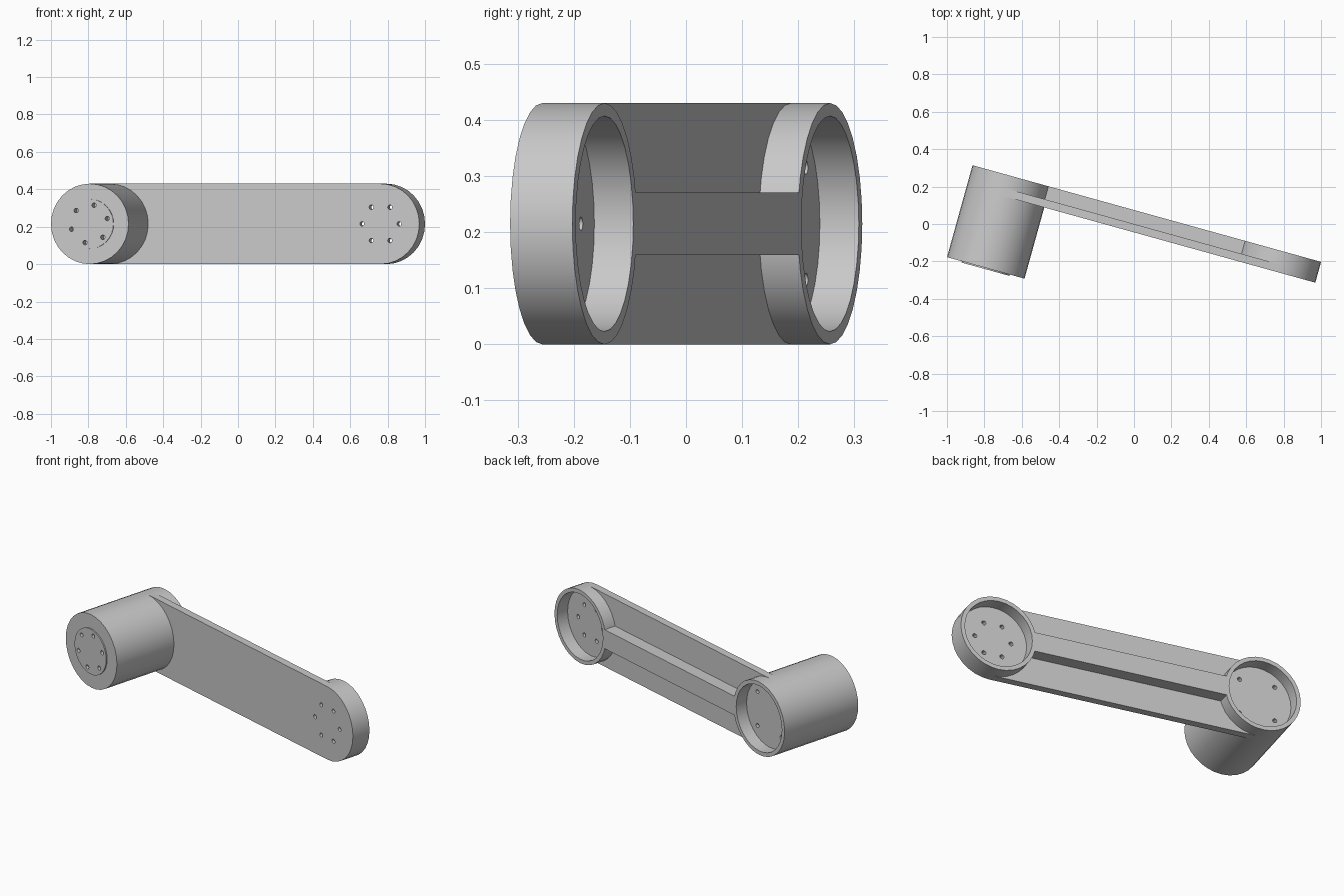
import bpy, bmesh
from math import pi, cos, sin, radians
from mathutils import Matrix

old = bpy.data.objects.get("Cube")
if old:
    bpy.data.objects.remove(old, do_unlink=True)

# Main dimensions: the arm runs along local x, its back is local +y
R, BORE = 0.215, 0.192             # end disc and recess radius
HUB_X, TIP_X = -0.701, 0.803       # centres of the two ends
BACK, FLOOR = 0.072, 0.0           # rim back, recess floor
FACE, HUB_FRONT = -0.043, -0.438   # plate front, hub front
BOSS_R, BOSS_H = 0.133, 0.007
RIB_H = 0.056                      # half height of the rib
BOLT, HOLE_R = 0.103, 0.012
SEG = 32
PLACE = Matrix.Translation((0, 0, R)) @ Matrix.Rotation(radians(-15.5), 4, 'Z')

grey = bpy.data.materials.new("light_grey")
grey.use_nodes = True
colour = (0.58, 0.58, 0.58, 1)
grey.diffuse_color = colour
grey.node_tree.nodes["Principled BSDF"].inputs["Base Color"].default_value = colour


def finish(name, bm):
    bmesh.ops.recalc_face_normals(bm, faces=bm.faces)
    mesh = bpy.data.meshes.new(name)
    bm.to_mesh(mesh)
    bm.free()
    mesh.materials.append(grey)
    ob = bpy.data.objects.new(name, mesh)
    ob.matrix_world = PLACE
    bpy.context.collection.objects.link(ob)
    return ob


def arc(cx, cz, r, start, end, steps):
    angles = [start + (end - start) * i / steps for i in range(steps + 1)]
    return [(cx + r * cos(a), cz + r * sin(a)) for a in angles]


def prism(bm, outline, y0, y1):
    """Extrude an x-z outline from y0 to y1."""
    face = bm.faces.new([bm.verts.new((x, y0, z)) for x, z in outline])
    out = bmesh.ops.extrude_face_region(bm, geom=[face])
    verts = [v for v in out["geom"] if isinstance(v, bmesh.types.BMVert)]
    bmesh.ops.translate(bm, verts=verts, vec=(0, y1 - y0, 0))


def lathe(name, cx, profile):
    """Spin a closed (radius, y) profile about the y axis at cx."""
    bm = bmesh.new()
    pts = [bm.verts.new((cx + r, y, 0)) for r, y in profile]
    edges = [bm.edges.new((a, b)) for a, b in zip(pts, pts[1:] + pts[:1])]
    bmesh.ops.spin(bm, geom=pts + edges, cent=(cx, 0, 0), axis=(0, 1, 0),
                   angle=2 * pi, steps=SEG, use_merge=False)
    bmesh.ops.remove_doubles(bm, verts=bm.verts, dist=1e-5)
    # drop the leftovers of the profile's centre line
    bmesh.ops.delete(bm, geom=[e for e in bm.edges if not e.link_faces], context='EDGES')
    return finish(name, bm)


def drill(ob, centres, y0, y1):
    """Cut round holes into an object."""
    bm = bmesh.new()
    for x, z in centres:
        prism(bm, arc(x, z, HOLE_R, 0, 2 * pi, 16)[:-1], y0, y1)
    cutter = finish("hole_cutter", bm)
    cutter.hide_render = True
    mod = ob.modifiers.new("holes", 'BOOLEAN')
    mod.operation, mod.solver, mod.object = 'DIFFERENCE', 'EXACT', cutter
    bpy.context.view_layer.update()
    graph = bpy.context.evaluated_depsgraph_get()
    mesh = bpy.data.meshes.new_from_object(ob.evaluated_get(graph))
    ob.modifiers.clear()
    ob.data = mesh
    bpy.data.objects.remove(cutter, do_unlink=True)


def bolt_circle(cx, turn):
    return arc(cx, 0, BOLT, turn, turn + 2 * pi, 6)[:-1]


# Flat plate with rounded ends
bm = bmesh.new()
prism(bm, arc(TIP_X, 0, R, -pi / 2, pi / 2, SEG // 2)
      + arc(HUB_X, 0, R, pi / 2, 3 * pi / 2, SEG // 2), FACE, FLOOR)
arm_plate = finish("arm_plate", bm)
square = [(HUB_X + sx * 0.1, sz * 0.1) for sx in (-1, 1) for sz in (-1, 1)]
drill(arm_plate, bolt_circle(TIP_X, 0) + square, FACE - 0.05, FLOOR + 0.05)

# Raised rims around the recesses at both ends
rim = [(BORE, FLOOR), (R, FLOOR), (R, BACK), (BORE, BACK)]
parts = [arm_plate, lathe("hub_rim", HUB_X, rim), lathe("tip_rim", TIP_X, rim)]

# Stiffening rib between the rims
bm = bmesh.new()
x0, x1 = HUB_X + 0.2, TIP_X - 0.2
prism(bm, [(x0, -RIB_H), (x1, -RIB_H), (x1, RIB_H), (x0, RIB_H)], FLOOR, BACK)
parts.append(finish("rib", bm))

# Long hub with a shallow front boss and blind bolt holes
hub = lathe("hub", HUB_X, [(0, HUB_FRONT - BOSS_H), (BOSS_R, HUB_FRONT - BOSS_H),
                           (BOSS_R, HUB_FRONT), (R, HUB_FRONT), (R, FACE), (0, FACE)])
drill(hub, bolt_circle(HUB_X, radians(16)), HUB_FRONT - 0.05, HUB_FRONT + 0.05)
parts.append(hub)

# Smooth round walls, keep crisp edges
bpy.ops.object.select_all(action='DESELECT')
for ob in parts:
    ob.select_set(True)
bpy.context.view_layer.objects.active = arm_plate
bpy.ops.object.shade_smooth_by_angle(angle=radians(30))
